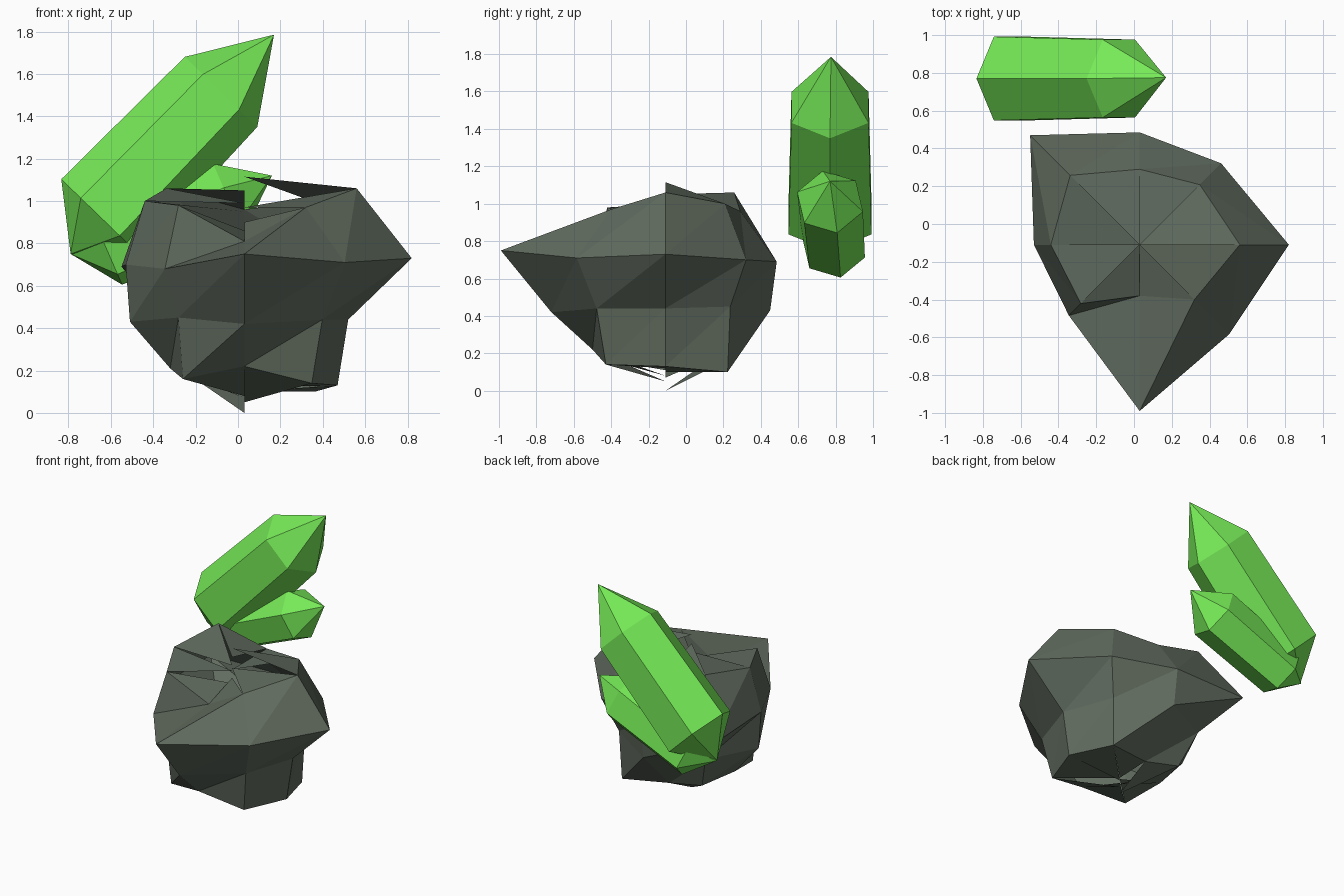
import bpy, math
from mathutils import Vector

if "Cube" in bpy.data.objects:
    bpy.data.objects.remove(bpy.data.objects["Cube"])


def make(name, verts, faces, color):
    mesh = bpy.data.meshes.new(name)
    mesh.from_pydata(verts, [], faces)
    mesh.update()
    mat = bpy.data.materials.new(name + "_color")
    mat.diffuse_color = color
    mat.use_nodes = True
    mat.node_tree.nodes["Principled BSDF"].inputs["Base Color"].default_value = mat.diffuse_color
    mesh.materials.append(mat)
    obj = bpy.data.objects.new(name, mesh)
    bpy.context.collection.objects.link(obj)


def bands(rows, n, split=False):
    # side faces between stacked rings of n vertices, optionally cut into triangles
    faces = []
    for r in range(rows - 1):
        for i in range(n):
            j = (i + 1) % n
            a, b, c, d = r * n + i, r * n + j, (r + 1) * n + j, (r + 1) * n + i
            faces += [(a, b, c), (a, c, d)] if split else [(a, b, c, d)]
    return faces


# Rock: eight-sided jittered sphere, (radius, height) per direction starting at +x
CX, CY = 0.03, -0.11
RINGS = [
    [(.44, .13), (.47, .10), (.26, .13), (.39, .19), (.35, .21), (.41, .16), (.39, .22), (.45, .14)],
    [(.49, .44), (.49, .45), (.56, .43), (.52, .44), (.54, .43), (.44, .45), (.61, .42), (.52, .44)],
    [(.79, .73), (.61, .70), (.595, .69), (.82, .69), (.56, .70), (.53, .68), (.88, .75), (.67, .71)],
    [(.53, 1.06), (.45, 1.0), (.40, .96), (.52, 1.06), (.47, 1.0), (.44, .98), (.27, .81), (.41, .97)],
]
verts = [(CX + r * math.cos(i * math.pi / 4), CY + r * math.sin(i * math.pi / 4), z)
         for ring in RINGS for i, (r, z) in enumerate(ring)]
faces = bands(4, 8, True)

# Cracked poles: every cap triangle has its own tip height
LOW_TIPS = [.10, .12, .0, .07, .11, .08, .05, .12]
HIGH_TIPS = [1.115, .96, 1.05, .99, .95, .86, .90, .97]
for i in range(8):
    j = (i + 1) % 8
    verts += [(CX, CY, LOW_TIPS[i]), (CX, CY, HIGH_TIPS[i])]
    faces += [(j, i, len(verts) - 2), (24 + i, 24 + j, len(verts) - 1)]
make("rock", verts, faces, (0.12, 0.15, 0.115, 1))


# Crystals: six-sided prisms pointed at both ends
def crystal(name, foot, base, top, tip, r_base, r_top, roll):
    base, top = Vector(base), Vector(top)
    side = Vector((0, 1, 0))
    up = (top - base).normalized().cross(side)
    if up.z < 0:
        up = -up
    pts = []
    for c, r in ((base, r_base), (top, r_top)):
        for i in range(6):
            a = math.radians(roll - 60 * i)
            pts.append(c + r * (up * math.cos(a) + side * math.sin(a)))
    pts += [Vector(foot), Vector(tip)]
    fs = bands(2, 6)
    for i in range(6):
        j = (i + 1) % 6
        fs += [(j, i, 12), (6 + i, 6 + j, 13)]
    # keep normals outward
    mid = (base + top) / 2
    a, b, c = (pts[k] for k in fs[0][:3])
    if (b - a).cross(c - b).dot((a + c) / 2 - mid) < 0:
        fs = [f[::-1] for f in fs]
    make(name, pts, fs, (0.18, 0.82, 0.095, 1))


crystal("large_crystal", (-.79, .77, .75), (-.65, .77, .925), (-.08, .77, 1.515),
        (.17, .775, 1.785), .256, .238, 0)
crystal("small_crystal", (-.79, .78, .75), (-.615, .79, .762), (-.045, .77, 1.01),
        (.16, .77, 1.12), .175, .185, -12)
